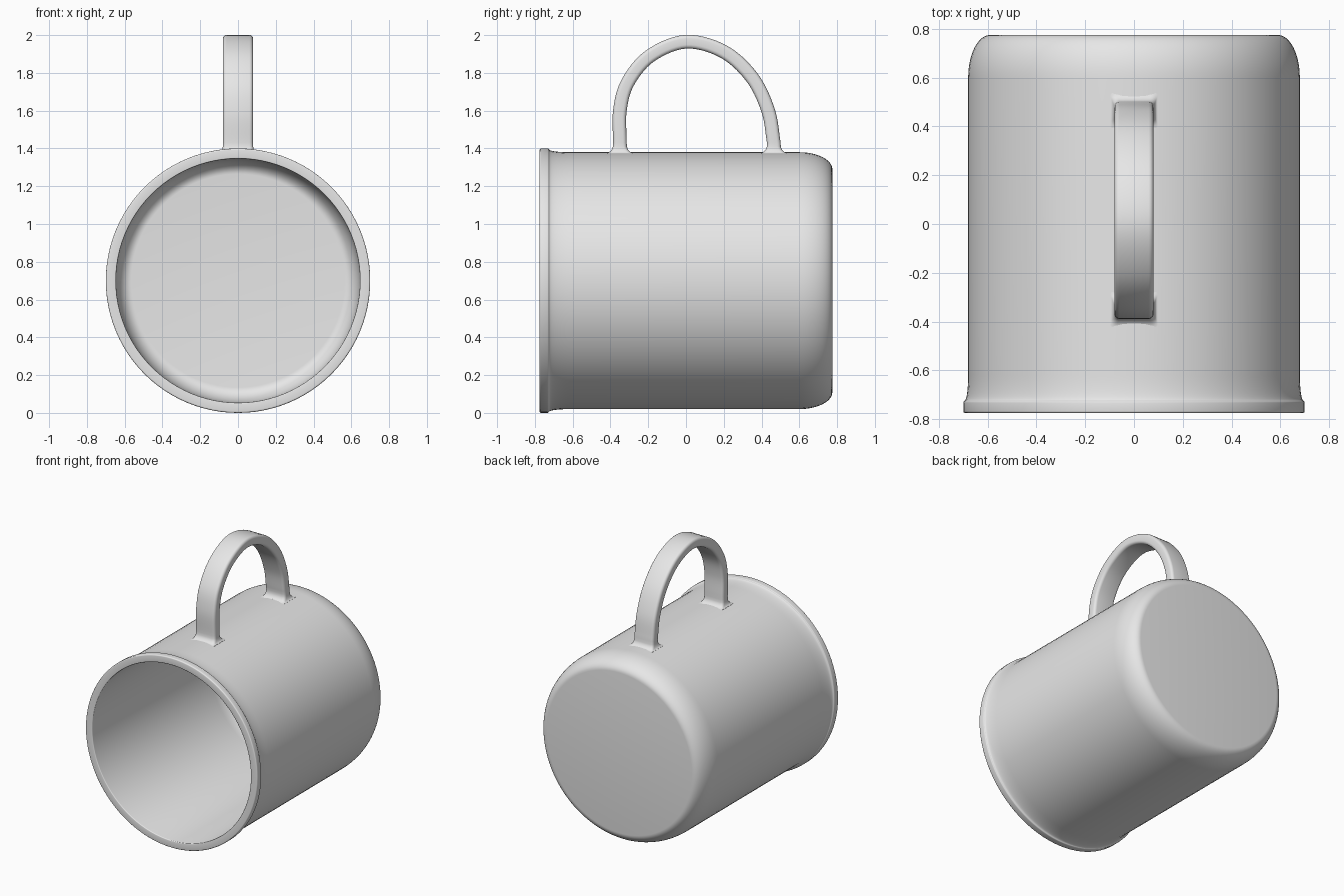
import bpy
import bmesh
from math import sin, cos, pi
from mathutils import Vector

if "Cube" in bpy.data.objects:
    bpy.data.objects.remove(bpy.data.objects["Cube"], do_unlink=True)

grey = bpy.data.materials.new("plain grey")
grey.use_nodes = True
colour = (0.8, 0.8, 0.8, 1)
grey.diffuse_color = colour
grey.node_tree.nodes["Principled BSDF"].inputs["Base Color"].default_value = colour

AXIS_Z = 0.70


def finish(bm, name):
    bmesh.ops.remove_doubles(bm, verts=bm.verts, dist=1e-5)
    bmesh.ops.recalc_face_normals(bm, faces=bm.faces)
    mesh = bpy.data.meshes.new(name)
    bm.to_mesh(mesh)
    bm.free()
    mesh.materials.append(grey)
    obj = bpy.data.objects.new(name, mesh)
    bpy.context.collection.objects.link(obj)
    bpy.ops.object.select_all(action='DESELECT')
    obj.select_set(True)
    bpy.context.view_layer.objects.active = obj
    bpy.ops.object.shade_smooth_by_angle(angle=pi / 5)
    return obj


def arc(centre, radii, start, end, steps=8):
    """Elliptical arc as (radius, y) points."""
    angles = [start + (end - start) * i / steps for i in range(steps + 1)]
    return [(centre[0] + radii[0] * cos(a), centre[1] + radii[1] * sin(a)) for a in angles]


# Cup: one closed wall profile turned round the y axis
profile = [(0, 0.775)]
profile += arc((0.59, 0.60), (0.09, 0.175), pi / 2, 0, 12)       # outer base corner
profile += arc((0.695, -0.62), (0.015, 0.105), pi, 1.5 * pi)     # flare towards the rim
profile += arc((0.692, -0.733), (0.008, 0.008), pi / 2, 0, 4)    # rim band
profile += arc((0.692, -0.767), (0.008, 0.008), 0, -pi / 2, 4)
profile += arc((0.652, -0.769), (0.006, 0.006), -pi / 2, -pi, 4)
profile += arc((0.565, 0.58), (0.08, 0.14), 0, pi / 2, 12)       # inner base corner
profile += [(0, 0.72)]

bm = bmesh.new()
verts = [bm.verts.new((r, y, AXIS_Z)) for r, y in profile]
edges = [bm.edges.new(pair) for pair in zip(verts, verts[1:])]
bmesh.ops.spin(bm, geom=verts + edges, cent=(0, 0, AXIS_Z), axis=(0, 1, 0),
               angle=2 * pi, steps=96)
finish(bm, "cup")

# Handle: rounded strap swept along an arch, with filleted feet
arch = [Vector(p) for p in [
    (-0.35, 1.43), (-0.35, 1.60), (-0.308, 1.75), (-0.19, 1.89), (0, 1.965),
    (0.20, 1.912), (0.35, 1.775), (0.435, 1.60), (0.465, 1.43)]]


def smooth_path(points, steps=7):
    padded = [2 * points[0] - points[1]] + points + [2 * points[-1] - points[-2]]
    path = []
    for a, b, c, d in zip(padded, padded[1:], padded[2:], padded[3:]):
        for i in range(steps):
            t = i / steps
            path.append(0.5 * (2 * b + (c - a) * t + (2 * a - 5 * b + 4 * c - d) * t ** 2
                               + (3 * b - a - 3 * c + d) * t ** 3))
    return path + [points[-1]]


def strap_section(half_width, half_depth, corner=0.02, steps=4):
    section = []
    for k, (sx, sy) in enumerate([(1, 1), (-1, 1), (-1, -1), (1, -1)]):
        for i in range(steps + 1):
            a = (k + i / steps) * pi / 2
            section.append((sx * (half_width - corner) + corner * cos(a),
                            sy * (half_depth - corner) + corner * sin(a)))
    return section


def foot(top):
    """Rings of a foot from the leg down into the cup wall: point, flare."""
    rings = []
    for i in range(1, 8):
        a = i / 7 * pi / 2
        rings.append((Vector((top.x, 1.42 - 0.046 * sin(a))), 0.042 * (1 - cos(a))))
    return rings + [(Vector((top.x, 1.355)), 0.042)]


stations = foot(arch[0])[::-1] + [(p, 0) for p in smooth_path(arch)] + foot(arch[-1])
bm = bmesh.new()
rings = []
for i, (point, flare) in enumerate(stations):
    before = stations[max(i - 1, 0)][0]
    after = stations[min(i + 1, len(stations) - 1)][0]
    tangent = (after - before).normalized()
    if flare:
        tangent = Vector((0, 1 if point.x < 0 else -1))
    normal = Vector((-tangent.y, tangent.x))
    ring = []
    for x, depth in strap_section(0.08 + 0.4 * flare, 0.036 + flare):
        p = point + normal * depth
        ring.append(bm.verts.new((x, p.x, p.y)))
    rings.append(ring)
for lower, upper in zip(rings, rings[1:]):
    for j in range(len(lower)):
        k = (j + 1) % len(lower)
        bm.faces.new((lower[j], lower[k], upper[k], upper[j]))
bm.faces.new(rings[0])
bm.faces.new(rings[-1])
finish(bm, "handle")
